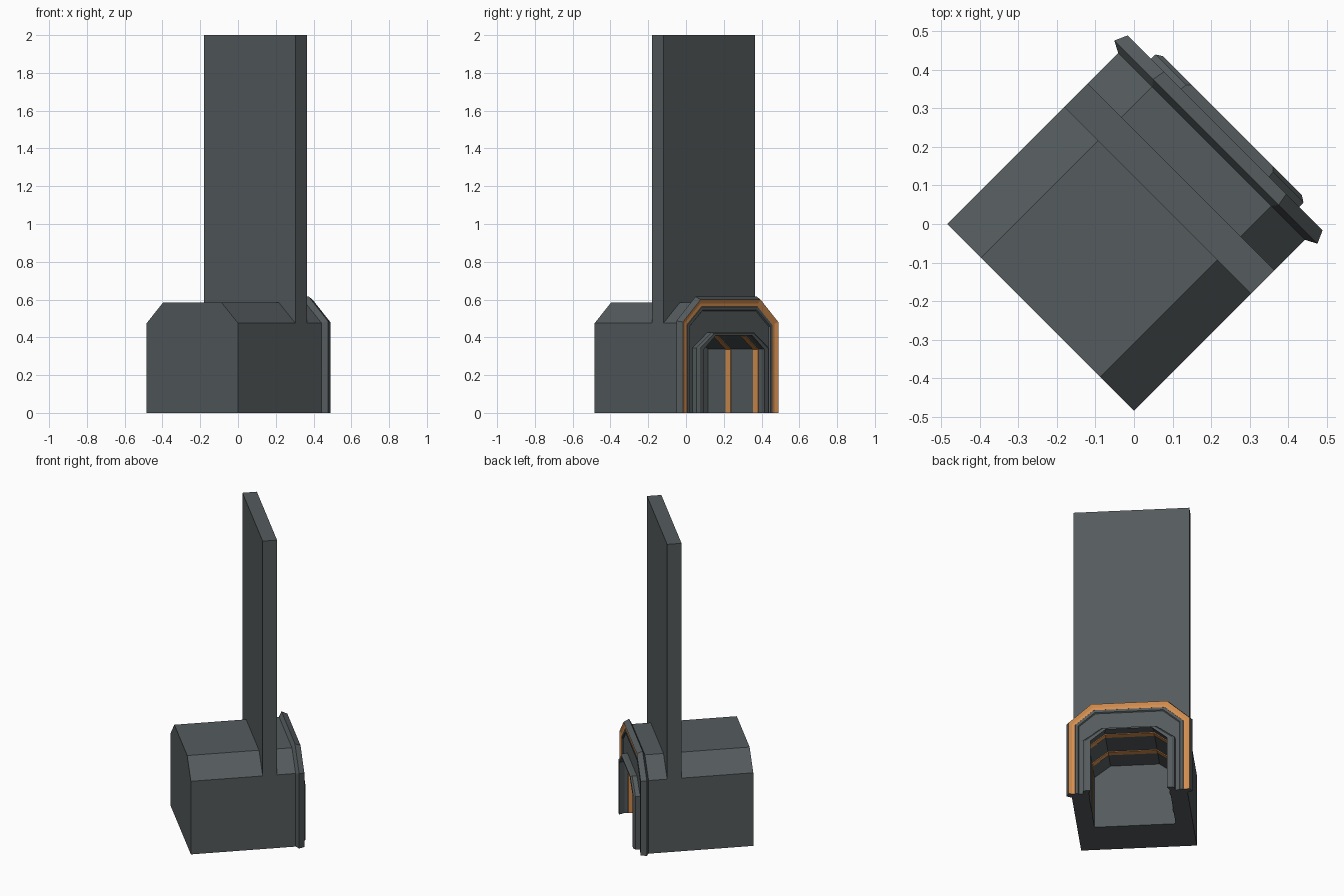
import bpy, bmesh
from math import sqrt

if "Cube" in bpy.data.objects:
    bpy.data.objects.remove(bpy.data.objects["Cube"])

def material(name, rgb):
    m = bpy.data.materials.new(name)
    m.diffuse_color = (*rgb, 1)
    m.use_nodes = True
    m.node_tree.nodes["Principled BSDF"].inputs["Base Color"].default_value = m.diffuse_color
    return m

SLATE = material("slate", (0.09, 0.105, 0.11))
ORANGE = material("orange", (0.65, 0.27, 0.08))

def place(u, w, z):
    """u runs out of the doorway, w across it; both turned 45 degrees."""
    return ((u + w) / sqrt(2), (u - w) / sqrt(2), z)

def arch(u, half, side_z, top_half, top_z, base=0.0):
    """Chamfered doorway outline standing at depth u."""
    pts = [(-half, base), (-half, side_z), (-top_half, top_z),
           (top_half, top_z), (half, side_z), (half, base)]
    return [place(u, w, z) for w, z in pts]

def hull(u, d=0.0):
    """Body outline grown outwards by d."""
    return arch(u, 0.342 + d, 0.475 + 0.4 * d, 0.218 + 0.4 * d, 0.585 + d)

def tunnel(u, d=0.0, base=0.0):
    """Passage outline shrunk inwards by d."""
    return arch(u, 0.24 - d, 0.337 - 0.4 * d, 0.145 - 0.4 * d, 0.41 - d, base)

def finish(name, bm):
    bmesh.ops.recalc_face_normals(bm, faces=bm.faces)
    me = bpy.data.meshes.new(name)
    bm.to_mesh(me)
    bm.free()
    me.materials.append(SLATE)
    me.materials.append(ORANGE)
    ob = bpy.data.objects.new(name, me)
    bpy.context.collection.objects.link(ob)
    return ob

def prism(name, a, b):
    """Solid between two matching outlines."""
    bm = bmesh.new()
    va, vb = [[bm.verts.new(p) for p in o] for o in (a, b)]
    bm.faces.new(va)
    bm.faces.new(vb)
    n = len(va)
    for i in range(n):
        j = (i + 1) % n
        bm.faces.new((va[i], va[j], vb[j], vb[i]))
    return finish(name, bm)

def trim(name, outlines, orange=()):
    """Closed moulding following an arch; listed bands are orange."""
    bm = bmesh.new()
    rings = [[bm.verts.new(p) for p in o] for o in outlines]
    n = len(rings)
    for k in range(n):
        a, b = rings[k], rings[(k + 1) % n]
        for i in range(5):
            f = bm.faces.new((a[i], a[i + 1], b[i + 1], b[i]))
            f.material_index = int(k in orange)
    for end in (0, 5):
        bm.faces.new([r[end] for r in rings])
    return finish(name, bm)

# Body with the passage cut into it
body = prism("body", hull(-0.342), hull(0.287))
cutter = prism("passage_cutter", tunnel(-0.075, base=-0.2), tunnel(0.5, base=-0.2))
cutter.hide_render = True
mod = body.modifiers.new("passage", 'BOOLEAN')
mod.operation = 'DIFFERENCE'
mod.solver = 'EXACT'
mod.object = cutter
bpy.context.view_layer.objects.active = body
bpy.ops.object.modifier_apply(modifier=mod.name)
bpy.data.objects.remove(cutter)

# Tall slab rising from the body
slab = [(0.087, -0.342), (0.173, -0.342), (0.173, 0.342), (0.087, 0.342)]
prism("tall_slab", [place(u, w, 0.475) for u, w in slab],
      [place(u, w, 2.0) for u, w in slab])

# Flared outer frame with its orange inlay
trim("outer_frame", [hull(0.284), hull(0.300, 0.03), hull(0.334, 0.015),
                     hull(0.326, -0.005), hull(0.326, -0.022), hull(0.329, -0.024),
                     hull(0.329, -0.04), hull(0.322, -0.045),
                     tunnel(0.322, -0.01), tunnel(0.284, -0.01)], orange=(2, 3))

# Raised surround of the opening
trim("door_surround", [arch(0.284, 0.275, 0.346, 0.162, 0.428),
                       arch(0.350, 0.271, 0.344, 0.160, 0.425),
                       arch(0.360, 0.255, 0.341, 0.150, 0.420),
                       arch(0.360, 0.226, 0.337, 0.135, 0.411),
                       tunnel(0.325), tunnel(0.284)])

# Orange bands lining the passage
for i, u in enumerate((0.06, 0.265)):
    trim(f"passage_band_{i + 1}", [tunnel(u, -0.003), tunnel(u, 0.004),
                                   tunnel(u + 0.038, 0.004), tunnel(u + 0.038, -0.003)],
         orange=(0, 1, 2))
